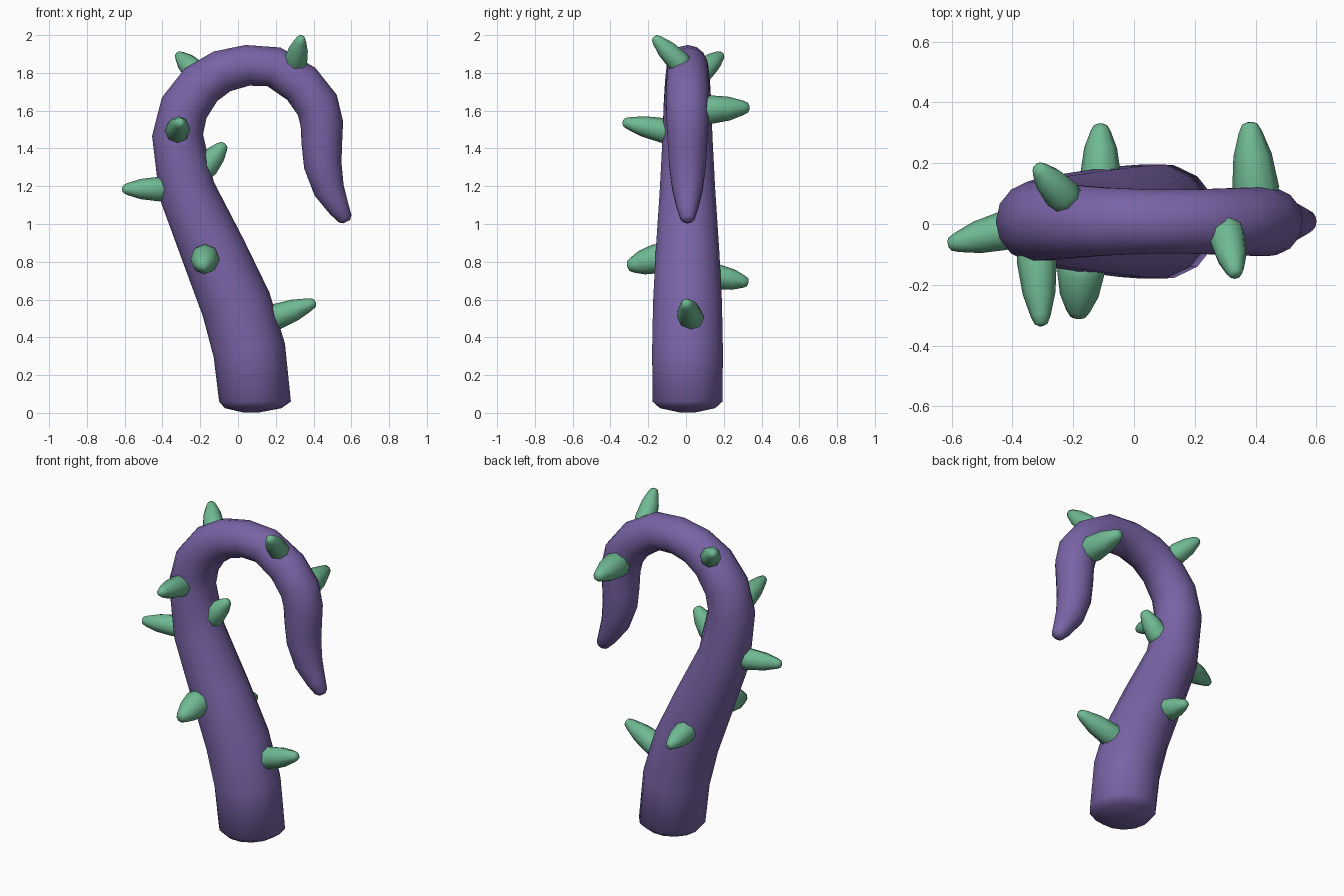
import bpy, bmesh, math
from mathutils import Vector

if "Cube" in bpy.data.objects:
    bpy.data.objects.remove(bpy.data.objects["Cube"])


def material(name, rgb):
    m = bpy.data.materials.new(name)
    m.diffuse_color = (*rgb, 1)
    m.use_nodes = True
    m.node_tree.nodes["Principled BSDF"].inputs["Base Color"].default_value = m.diffuse_color
    return m


PURPLE = material("purple skin", (0.19, 0.125, 0.38))
GREEN = material("green thorn", (0.16, 0.49, 0.29))


def tube(name, points, radii, sides, mat, first_dir=None):
    """Skin a closed tube of rings along a path, with end caps."""
    bm = bmesh.new()
    rings = []
    pts = [Vector(p) for p in points]
    for i, (p, r) in enumerate(zip(pts, radii)):
        t = (pts[min(i + 1, len(pts) - 1)] - pts[max(i - 1, 0)]).normalized()
        if first_dir and i < 3:
            t = Vector(first_dir)
        ref = Vector((0, 1, 0)) if abs(t.y) < 0.8 else Vector((0, 0, 1))
        u = t.cross(ref).normalized()
        v = t.cross(u).normalized()
        rings.append([bm.verts.new(p + r * (u * math.cos(a) + v * math.sin(a)))
                      for a in (2 * math.pi * k / sides for k in range(sides))])
    for a, b in zip(rings, rings[1:]):
        for k in range(sides):
            n = (k + 1) % sides
            bm.faces.new((a[k], a[n], b[n], b[k]))
    bm.faces.new(rings[0][::-1])
    bm.faces.new(rings[-1])
    bmesh.ops.recalc_face_normals(bm, faces=bm.faces)
    for f in bm.faces:
        f.smooth = True
    me = bpy.data.meshes.new(name)
    bm.to_mesh(me)
    bm.free()
    me.materials.append(mat)
    ob = bpy.data.objects.new(name, me)
    bpy.context.collection.objects.link(ob)
    return ob


# Hooked tentacle: x, z, radius along the centre line
stem = [
    (0.07, 0.002, 0.04), (0.08, 0.025, 0.15), (0.09, 0.06, 0.19),
    (0.06, 0.33, 0.192), (-0.01, 0.575, 0.187), (-0.128, 0.85, 0.172),
    (-0.272, 1.18, 0.15), (-0.32, 1.47, 0.135), (-0.285, 1.615, 0.13),
    (-0.195, 1.738, 0.122), (-0.085, 1.808, 0.114), (0.05, 1.84, 0.108),
    (0.19, 1.832, 0.108), (0.335, 1.742, 0.113), (0.42, 1.63, 0.116),
    (0.444, 1.53, 0.113), (0.444, 1.42, 0.107), (0.449, 1.31, 0.1),
    (0.482, 1.18, 0.082), (0.535, 1.08, 0.056), (0.568, 1.027, 0.038),
    (0.575, 1.012, 0.02),
]
tube("tentacle", [(x, 0.008, z) for x, z, r in stem],
     [r for x, z, r in stem], 14, PURPLE, (0, 0, 1))

# Thorns: point on the skin, tip, base radius
thorns = [
    ((0.19, 0.025, 0.505), (0.41, 0.0, 0.585), 0.07),
    ((-0.42, -0.02, 1.185), (-0.612, -0.068, 1.185), 0.065),
    ((-0.165, 0.005, 1.31), (-0.07, 0.0, 1.425), 0.065),
    ((-0.32, -0.12, 1.495), (-0.305, -0.335, 1.54), 0.066),
    ((-0.175, -0.16, 0.815), (-0.185, -0.31, 0.775), 0.078),
    ((-0.11, 0.17, 0.72), (-0.11, 0.33, 0.69), 0.066),
    ((-0.24, 0.10, 1.82), (-0.32, 0.19, 1.9), 0.06),
    ((0.305, -0.04, 1.86), (0.335, -0.17, 1.99), 0.062),
    ((0.40, 0.12, 1.605), (0.38, 0.335, 1.617), 0.077),
]
for i, (base, tip, r) in enumerate(thorns):
    b, t = Vector(base), Vector(tip)
    root = b - (t - b).normalized() * 0.06
    steps = [(root, 0.9), (b, 1.0), (b.lerp(t, 0.5), 0.82),
             (b.lerp(t, 0.85), 0.5), (b.lerp(t, 0.97), 0.33), (t, 0.14)]
    tube(f"thorn_{i + 1}", [p for p, s in steps],
         [r * s for p, s in steps], 8, GREEN)
